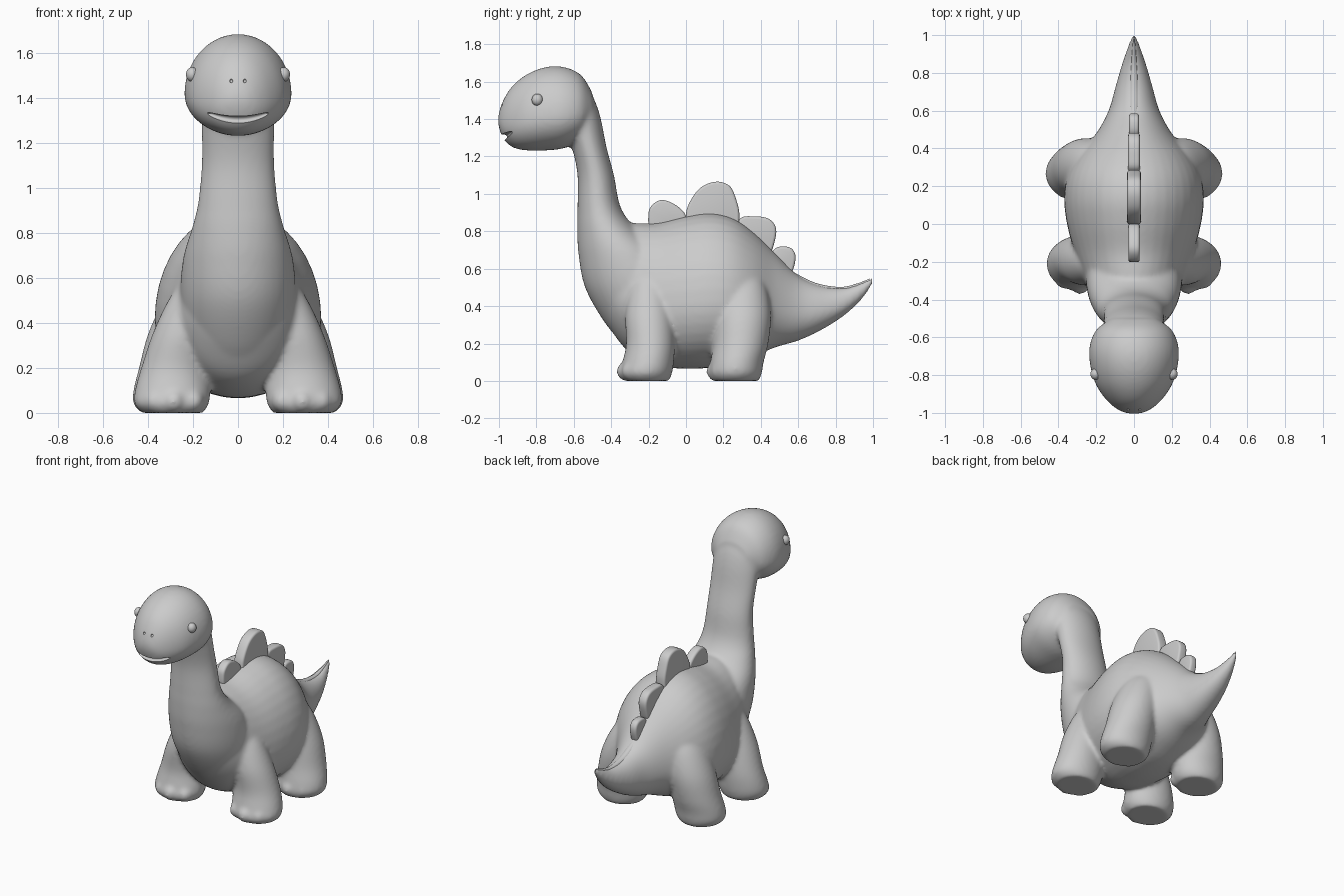
import bpy, bmesh, math
from mathutils import Vector, Matrix
from mathutils.bvhtree import BVHTree

cube = bpy.data.objects.get("Cube")
if cube:
    bpy.data.objects.remove(cube, do_unlink=True)

grey = bpy.data.materials.new("matte grey")
grey.use_nodes = True
grey.diffuse_color = (0.6, 0.6, 0.6, 1)
grey.node_tree.nodes["Principled BSDF"].inputs["Base Color"].default_value = (0.6, 0.6, 0.6, 1)


def make_object(name, bm):
    bmesh.ops.recalc_face_normals(bm, faces=bm.faces[:])
    mesh = bpy.data.meshes.new(name)
    bm.to_mesh(mesh)
    bm.free()
    mesh.materials.append(grey)
    obj = bpy.data.objects.new(name, mesh)
    bpy.context.collection.objects.link(obj)
    return obj


def select_only(obj):
    bpy.ops.object.select_all(action='DESELECT')
    obj.select_set(True)
    bpy.context.view_layer.objects.active = obj


def apply_modifiers(obj):
    select_only(obj)
    for mod in list(obj.modifiers):
        bpy.ops.object.modifier_apply(modifier=mod.name)


def smooth(obj, degrees):
    select_only(obj)
    bpy.ops.object.shade_smooth_by_angle(angle=math.radians(degrees))


def spline(points, steps, closed=False):
    """Catmull-Rom curve through tuples of any length."""
    n, out = len(points), []
    for i in range(n if closed else n - 1):
        ids = [i - 1, i, i + 1, i + 2]
        p = [Vector(points[k % n if closed else min(max(k, 0), n - 1)]) for k in ids]
        for s in range(steps):
            t = s / steps
            out.append((p[1] * 2 + (p[2] - p[0]) * t
                        + (p[0] * 2 - p[1] * 5 + p[2] * 4 - p[3]) * t ** 2
                        + (p[1] * 3 - p[0] - p[2] * 3 + p[3]) * t ** 3) / 2)
    return out if closed else out + [Vector(points[-1])]


def loft(bm, axis, stations, widest=0.5, side=1, sides=40):
    """Skin oval rings; a station is (position, low, high, half width, centre x)."""
    rings = []
    for pos, low, high, half, cx in spline([(s + (0,))[:5] for s in stations], 5):
        mid = low + widest * (high - low)
        ring = []
        for k in range(sides):
            a = math.tau * k / sides
            c, s = math.cos(a), math.sin(a)
            x = side * (cx + max(half, 0.002) * c)
            v = mid + s * ((high - mid) if s > 0 else (mid - low))
            ring.append(bm.verts.new((x, pos, v) if axis == 'y' else (x, v, pos)))
        rings.append(ring)
    for r, q in zip(rings, rings[1:]):
        for k in range(sides):
            j = (k + 1) % sides
            bm.faces.new((r[k], r[j], q[j], q[k]))
    bm.faces.new(rings[0])
    bm.faces.new(rings[-1])


def ball(bm, centre, size):
    bmesh.ops.create_uvsphere(bm, u_segments=24, v_segments=16, radius=1,
                              matrix=Matrix.Translation(centre) @ Matrix.Diagonal((*size, 1)))


# Torso and tail, from chest to tail tip
skin = bmesh.new()
loft(skin, 'y', [
    (-.48, .40, .66, .10), (-.40, .27, .78, .20), (-.30, .15, .84, .26),
    (-.15, .08, .845, .315), (0, .065, .88, .355), (.13, .07, .897, .37),
    (.25, .09, .87, .355), (.36, .13, .795, .30), (.48, .18, .68, .20),
    (.60, .215, .565, .135), (.72, .27, .51, .10), (.84, .345, .497, .066),
    (.93, .425, .522, .036), (.98, .49, .545, .018), (1.005, .53, .56, .006)], widest=.42)

# Neck and breast
loft(skin, 'z', [
    (.12, -.25, .05, .10), (.20, -.34, .05, .17), (.32, -.44, .05, .225),
    (.50, -.54, .02, .255), (.68, -.575, -.10, .245), (.82, -.582, -.27, .205),
    (.93, -.58, -.35, .178), (1.10, -.58, -.385, .162), (1.25, -.61, -.425, .162),
    (1.40, -.66, -.455, .165), (1.50, -.68, -.488, .16), (1.59, -.70, -.54, .12)])

# Head
head_stations = [
    (-1.004, 1.37, 1.42, .035), (-.98, 1.30, 1.495, .09), (-.93, 1.25, 1.575, .148),
    (-.85, 1.232, 1.64, .202), (-.75, 1.232, 1.678, .232), (-.65, 1.245, 1.678, .236),
    (-.56, 1.29, 1.635, .20), (-.50, 1.38, 1.54, .12)]
head = bmesh.new()
loft(head, 'y', head_stations, widest=.4)
face_tree = BVHTree.FromBMesh(head)
head.free()
loft(skin, 'y', head_stations, widest=.4)

# Legs splay outward to broad feet with three toes each
front_leg = [(0, -.33, -.09, .135, .29), (.04, -.355, -.075, .165, .295),
             (.10, -.34, -.065, .168, .29), (.20, -.32, -.06, .15, .28),
             (.35, -.325, -.07, .13, .25), (.50, -.30, -.10, .10, .21),
             (.60, -.26, -.14, .06, .18)]
hind_leg = [(0, .14, .39, .135, .295), (.04, .125, .405, .165, .30),
            (.10, .13, .415, .17, .295), (.20, .145, .44, .16, .28),
            (.35, .15, .455, .15, .25), (.50, .17, .43, .12, .21),
            (.60, .22, .38, .07, .18)]
for side in (1, -1):
    for leg, toe_y in ((front_leg, -.315), (hind_leg, .165)):
        loft(skin, 'z', leg, side=side)
        for k in (-1, 0, 1):
            ball(skin, (side * (.285 + .085 * k), toe_y + .03 * abs(k), .052), (.05, .058, .052))

body = make_object("body", skin)
remesh = body.modifiers.new("fuse", 'REMESH')
remesh.mode = 'VOXEL'
remesh.voxel_size = 0.012
soften = body.modifiers.new("soften", 'SMOOTH')
soften.factor = 0.5
soften.iterations = 12
apply_modifiers(body)


# Smiling mouth groove and nostrils are carved out of the face
def on_face(x, z):
    hit = face_tree.ray_cast(Vector((x, -2, z)), Vector((0, 1, 0)))[0]
    return hit if hit else Vector((x, -.9, z))


carve = bmesh.new()
path = [on_face(x, 1.302 + 1.5 * x * x) for x in [.135 * k / 10 for k in range(-10, 11)]]
rings = []
for i, p in enumerate(path):
    r = .004 + .013 * math.sqrt(max(0, 1 - ((i - 10) / 10) ** 2))
    along = (path[min(i + 1, 20)] - path[max(i - 1, 0)]).normalized()
    up = Vector((0, 0, 1))
    out = along.cross(up).normalized()
    rings.append([carve.verts.new(p + out * r * 1.5 * math.cos(a) + up * r * math.sin(a))
                  for a in [math.tau * k / 12 for k in range(12)]])
for r, q in zip(rings, rings[1:]):
    for k in range(12):
        j = (k + 1) % 12
        carve.faces.new((r[k], r[j], q[j], q[k]))
carve.faces.new(rings[0])
carve.faces.new(rings[-1])
for side in (1, -1):
    ball(carve, on_face(side * .03, 1.475), (.007, .012, .009))
cutter = make_object("face_cutter", carve)
cut = body.modifiers.new("carve", 'BOOLEAN')
cut.operation = 'DIFFERENCE'
cut.solver = 'EXACT'
cut.object = cutter
apply_modifiers(body)
cutter.hide_render = True
cutter.hide_set(True)
smooth(body, 50)

# Eyes
for side, label in ((1, "left"), (-1, "right")):
    bm = bmesh.new()
    ball(bm, (side * .203, -.795, 1.503), (.028, .03, .032))
    smooth(make_object(label + "_eye", bm), 60)

# Back plates: rounded outlines in the (y, z) plane, sunk into the back
plates = {
    "shoulder_plate": (.03, [(-.18, .80), (-.2, .90), (-.17, .95), (-.12, .967), (-.05, .937),
                             (0, .88), (-.02, .80)]),
    "tall_plate": (.036, [(.02, .80), (0, .89), (.025, .965), (.08, 1.035), (.16, 1.065),
                          (.23, 1.045), (.265, .98), (.285, .88), (.25, .78)]),
    "hip_plate": (.031, [(.26, .78), (.29, .868), (.36, .88), (.44, .868), (.48, .82),
                         (.475, .75), (.44, .67), (.36, .70)]),
    "tail_plate": (.026, [(.44, .64), (.48, .71), (.55, .715), (.583, .68), (.58, .62),
                          (.55, .56), (.48, .58)]),
}
for name, (half, outline) in plates.items():
    bm = bmesh.new()
    rim = [bm.verts.new((-half, y, z)) for y, z in spline(outline, 5, closed=True)]
    face = bm.faces.new(rim)
    moved = bmesh.ops.extrude_face_region(bm, geom=[face], use_keep_orig=True)["geom"]
    bmesh.ops.translate(bm, vec=(2 * half, 0, 0),
                        verts=[v for v in moved if isinstance(v, bmesh.types.BMVert)])
    plate = make_object(name, bm)
    bevel = plate.modifiers.new("round", 'BEVEL')
    bevel.width = 0.014
    bevel.segments = 3
    bevel.limit_method = 'ANGLE'
    bevel.angle_limit = math.radians(50)
    apply_modifiers(plate)
    smooth(plate, 50)

# Low ridge along the top of the tail
bm = bmesh.new()
loft(bm, 'y', [(.57, .52, .585, .024), (.66, .48, .537, .026), (.74, .46, .512, .024),
               (.84, .46, .503, .018), (.93, .48, .526, .011), (.98, .515, .547, .005)], sides=16)
smooth(make_object("tail_ridge", bm), 60)
